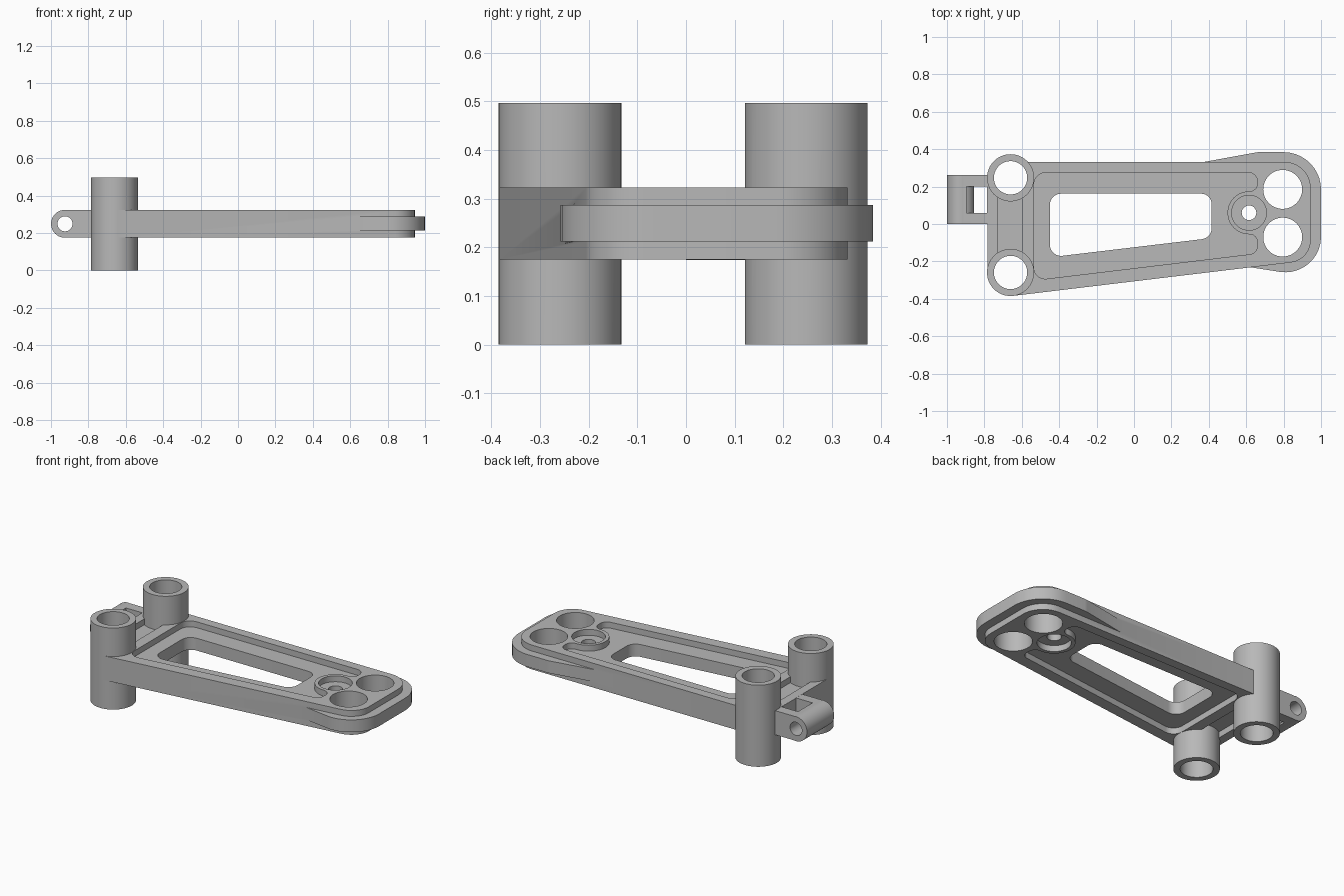
import bpy
import bmesh
from math import pi, cos, sin, tan, radians
from mathutils import Vector, Matrix

if "Cube" in bpy.data.objects:
    bpy.data.objects.remove(bpy.data.objects["Cube"])

grey = bpy.data.materials.new("plain grey")
grey.use_nodes = True
grey.diffuse_color = (0.48, 0.48, 0.48, 1)
grey.node_tree.nodes["Principled BSDF"].inputs["Base Color"].default_value = (0.48, 0.48, 0.48, 1)

MID = 0.249                       # height of the arm's middle plane
BOTTOM, TOP = 0.175, 0.323        # thick rim
WEB_LOW, WEB_HIGH = 0.212, 0.287  # thin web and nose flange


def finish(name, bm):
    bmesh.ops.recalc_face_normals(bm, faces=bm.faces)
    mesh = bpy.data.meshes.new(name)
    bm.to_mesh(mesh)
    bm.free()
    mesh.materials.append(grey)
    obj = bpy.data.objects.new(name, mesh)
    bpy.context.collection.objects.link(obj)
    return obj


def rounded(corners, steps=10):
    """Corner list of (x, y, radius) to a filleted outline."""
    out = []
    for i, (x, y, r) in enumerate(corners):
        p = Vector((x, y))
        if not r:
            out.append(p)
            continue
        a = (Vector(corners[i - 1][:2]) - p).normalized()
        b = (Vector(corners[(i + 1) % len(corners)][:2]) - p).normalized()
        half = a.angle(b) / 2
        centre = p + (a + b).normalized() * (r / sin(half))
        start = p + a * (r / tan(half)) - centre
        end = p + b * (r / tan(half)) - centre
        sweep = start.angle_signed(end)
        for k in range(steps + 1):
            out.append(centre + Matrix.Rotation(-sweep * k / steps, 2) @ start)
    return out


def slab(name, corners, low, high):
    bm = bmesh.new()
    face = bm.faces.new([bm.verts.new((p.x, p.y, low)) for p in rounded(corners)])
    new = bmesh.ops.extrude_face_region(bm, geom=[face])["geom"]
    verts = [v for v in new if isinstance(v, bmesh.types.BMVert)]
    bmesh.ops.translate(bm, verts=verts, vec=(0, 0, high - low))
    return finish(name, bm)


def box(name, x0, x1, y0, y1, low, high):
    return slab(name, [(x0, y0, 0), (x1, y0, 0), (x1, y1, 0), (x0, y1, 0)], low, high)


def rod(name, x, y, z, radius, length, along_y=False):
    bm = bmesh.new()
    turn = Matrix.Rotation(pi / 2, 4, 'X') if along_y else Matrix()
    bmesh.ops.create_cone(bm, cap_ends=True, segments=64, radius1=radius, radius2=radius,
                          depth=length, matrix=Matrix.Translation((x, y, z)) @ turn)
    return finish(name, bm)


def combine(body, tool, operation):
    mod = body.modifiers.new("join", 'BOOLEAN')
    mod.operation, mod.object, mod.solver = operation, tool, 'EXACT'
    bpy.context.view_layer.update()
    graph = bpy.context.evaluated_depsgraph_get()
    mesh = bpy.data.meshes.new_from_object(body.evaluated_get(graph))
    body.modifiers.clear()
    body.data = mesh
    bpy.data.objects.remove(tool)


def cut(tool):
    combine(arm, tool, 'DIFFERENCE')


def add(tool):
    combine(arm, tool, 'UNION')


# Tapered arm with a thinner flange around the nose
arm = slab("arm", [(-0.784, 0.247, 0), (-0.66, 0.332, 0), (0.945, 0.332, 0.14),
                   (0.945, -0.193, 0.12), (-0.645, -0.384, 0), (-0.784, -0.259, 0)], BOTTOM, TOP)
add(slab("nose_flange", [(0.37, 0.331, 0), (0.66, 0.384, 0.1), (1, 0.384, 0.2), (1, -0.29, 0.19),
                         (0.62, -0.231, 0), (0.72, 0, 0), (0.6, 0.25, 0)], WEB_LOW, WEB_HIGH))

# Pockets above and below, wrapping around the small boss, and the cross groove
BOSS_X, BOSS_Y, BOSS_R = 0.615, 0.06, 0.115
boss_arc = [(BOSS_X + BOSS_R * cos(radians(a)), BOSS_Y + BOSS_R * sin(radians(a)), 0)
            for a in range(90, 271, 9)]
pocket = [(-0.535, 0.275, 0.065), (0.66, 0.275, 0.048), (0.66, 0.175, 0.042)] + boss_arc + [
    (0.66, -0.055, 0.042), (0.66, -0.157, 0.045), (-0.535, -0.301, 0.06)]
for low, high in ((WEB_HIGH, 0.4), (0.1, WEB_LOW)):
    cut(slab("pocket_cutter", pocket, low, high))
    cut(box("groove_cutter", -0.73, -0.6, -0.24, 0.23, low, high))
    cut(rod("counterbore_cutter", BOSS_X, BOSS_Y, (low + high) / 2, 0.093, high - low))

# Window, nose holes and boss hole
cut(slab("window_cutter", [(-0.45, 0.162, 0.06), (0.415, 0.162, 0.055),
                           (0.415, -0.075, 0.06), (-0.45, -0.178, 0.06)], 0, 0.5))
for y in (0.185, -0.07):
    cut(rod("nose_hole_cutter", 0.795, y, MID, 0.104, 0.4))
cut(rod("boss_hole_cutter", BOSS_X, BOSS_Y, MID, 0.039, 0.4))

# Two tall sleeves
for y in (0.247, -0.259):
    add(rod("sleeve", -0.66, y, 0.2485, 0.126, 0.497))

# Hinge lug with a slot behind its barrel
lug = box("lug", -0.925, -0.74, 0, 0.262, BOTTOM + 0.0005, TOP - 0.0005)
combine(lug, rod("barrel", -0.925, 0.131, MID, 0.0745, 0.262, True), 'UNION')
combine(lug, box("slot_cutter", -0.895, -0.785, 0.06, 0.2, 0, 0.5), 'DIFFERENCE')
combine(lug, rod("barrel_core", -0.925, 0.131, MID, 0.07, 0.2, True), 'UNION')
add(lug)
cut(rod("hinge_hole_cutter", -0.925, 0.131, MID, 0.04, 0.5, True))

# Sleeve bores
for y in (0.247, -0.259):
    cut(rod("bore_cutter", -0.66, y, MID, 0.089, 0.8))

arm.data.materials.clear()
arm.data.materials.append(grey)
bpy.ops.object.select_all(action='DESELECT')
arm.select_set(True)
bpy.context.view_layer.objects.active = arm
bpy.ops.object.shade_smooth_by_angle(angle=radians(30))
